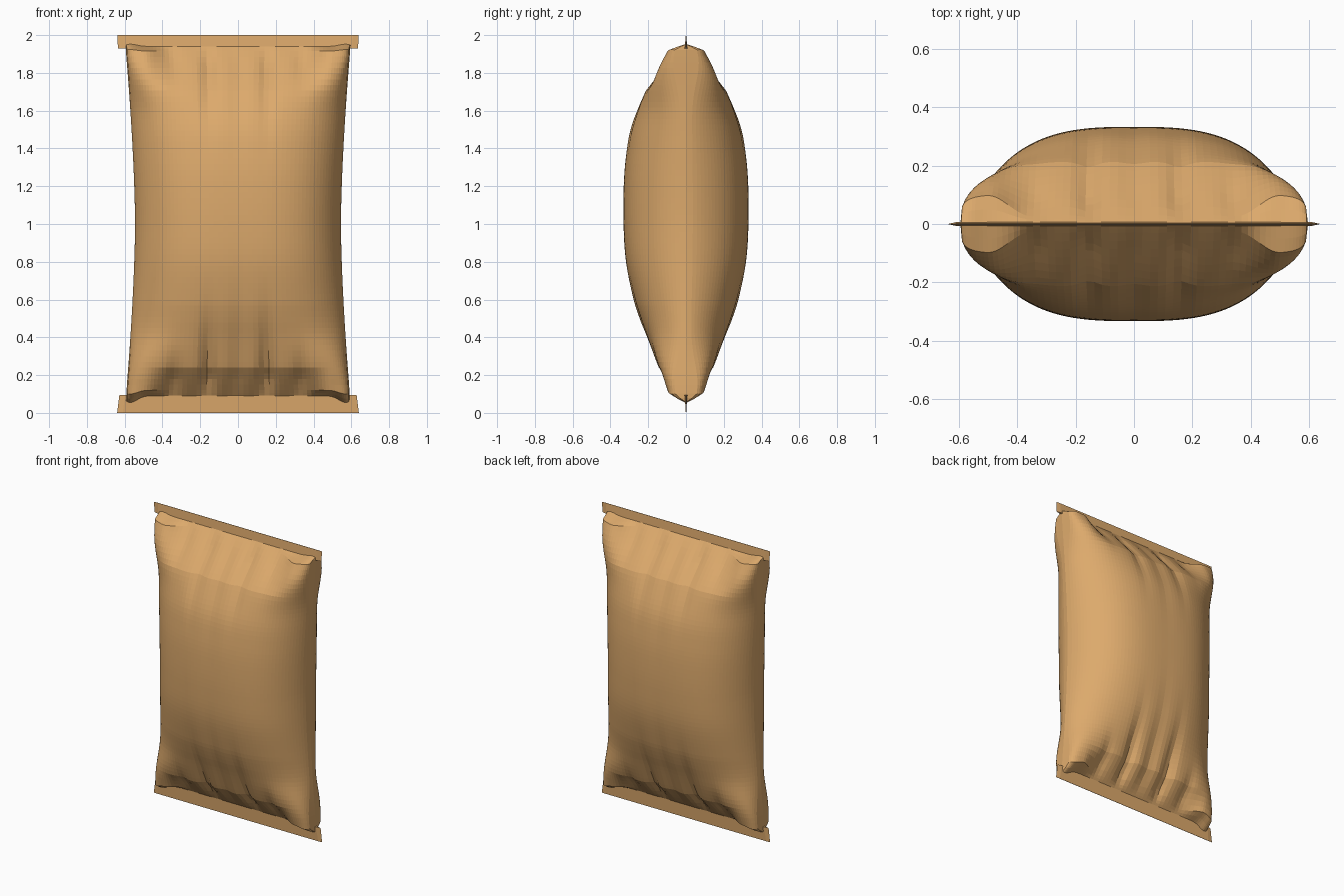
import bpy, bmesh, math

if "Cube" in bpy.data.objects:
    bpy.data.objects.remove(bpy.data.objects["Cube"])

foil = bpy.data.materials.new("tan_foil")
foil.diffuse_color = (0.72, 0.40, 0.15, 1)
foil.use_nodes = True
foil.node_tree.nodes["Principled BSDF"].inputs["Base Color"].default_value = foil.diffuse_color

# half depth of the pouch along its height (z, y)
DEPTH = [(0.12, 0.1), (0.2, 0.13), (0.3, 0.168), (0.4, 0.206),
         (0.5, 0.246), (0.6, 0.278), (0.8, 0.318), (1.0, 0.331), (1.2, 0.33),
         (1.35, 0.319), (1.5, 0.294), (1.65, 0.238), (1.8, 0.166), (1.915, 0.1)]
Z0, Z1 = 0.09, 1.94


def depth(z):
    # short closing slopes at the seals, smooth curve between them
    if z < 0.12:
        return 0.006 + 0.094 * (z - Z0) / 0.03
    if z >= 1.915:
        return 0.006 + 0.094 * (Z1 - z) / 0.025
    i = max(k for k in range(len(DEPTH) - 1) if DEPTH[k][0] <= z + 1e-9)

    def slope(k):
        a, b = DEPTH[max(k - 1, 0)], DEPTH[min(k + 1, len(DEPTH) - 1)]
        return (b[1] - a[1]) / (b[0] - a[0])
    (za, ya), (zb, yb) = DEPTH[i], DEPTH[i + 1]
    h = zb - za
    t = (z - za) / h
    return (ya * (2*t**3 - 3*t*t + 1) + slope(i) * h * (t**3 - 2*t*t + t)
            + yb * (3*t*t - 2*t**3) + slope(i + 1) * h * (t**3 - t*t))


def bump(v, width):
    return math.exp(-(v / width) ** 2)


def smooth(v, lo, hi):
    t = min(1, max(0, (v - lo) / (hi - lo)))
    return t * t * (3 - 2 * t)


def surface(c, z):
    # c runs -1..1 from the left seam over the face to the right seam
    end = min(z - Z0, Z1 - z)                 # distance from the nearest seal
    low = z < 1
    w = 0.545 + 0.05 * (abs(z - 1.0) / 0.93) ** 1.6
    box = bump(end, 0.2)                      # section gets boxier at the ends
    p, q = 3.0 + 11 * box, 0.62 - 0.37 * box
    x = w * c
    d = depth(z)
    # middle runs straight into the seal, corners stay puffed
    puff = smooth(abs(x), 0.36, 0.5)
    straight = min(d, 0.006 + 1.0 * end - 0.5 * end * end)
    y = (straight + (d - straight) * puff) * max(0, 1 - abs(c) ** p) ** q
    # gathered creases running out of the seals
    size = 1.0 if low else 0.6
    fade = min(end / 0.1, 1)
    for cx, length, amount in ((0.155, 0.33, 0.05), (0.335, 0.17, 0.035), (0.0, 0.45, 0.018)):
        y -= amount * size * fade * bump(abs(x) - cx, 0.04) * bump(end, length)
    # corners folded past the seal
    corner = bump(abs(x) - 0.57, 0.05) * bump(end, 0.04)
    z += (-0.035 if low else 0.012) * corner
    return x, max(y, 0.006 * (1 - c * c)), z


def finish(name, bm):
    bmesh.ops.remove_doubles(bm, verts=bm.verts, dist=1e-5)
    bmesh.ops.recalc_face_normals(bm, faces=bm.faces)
    me = bpy.data.meshes.new(name)
    bm.to_mesh(me)
    bm.free()
    me.materials.append(foil)
    ob = bpy.data.objects.new(name, me)
    bpy.context.collection.objects.link(ob)
    return ob


# inflated pouch: front and back panels joined at the side seams
bm = bmesh.new()
COLS = 60
rows = [Z0, Z0 + 0.015] + [0.12 + (1.915 - 0.12) * i / 60 for i in range(61)] + [1.928, Z1]
for side in (-1, 1):
    grid = []
    for z in rows:
        ring = []
        for j in range(COLS + 1):
            u = 2 * j / COLS - 1
            x, y, zz = surface(0.25 * u + 0.75 * math.sin(math.pi / 2 * u), z)
            ring.append(bm.verts.new((x, side * y, zz)))
        grid.append(ring)
    for r0, r1 in zip(grid, grid[1:]):
        for j in range(COLS):
            bm.faces.new((r0[j], r0[j + 1], r1[j + 1], r1[j]))
finish("pouch_body", bm)


# flat end seals: thin strips flaring slightly at their ends
def seal(name, z_out, z_in, w_out, w_in):
    bm = bmesh.new()
    loops = []
    for z, w, t in ((z_out, w_out, 0.001), (z_in, w_in, 0.007)):
        loops.append([bm.verts.new((x, y, z)) for x, y in
                      ((-w, 0), (-w + 0.03, -t), (w - 0.03, -t), (w, 0),
                       (w - 0.03, t), (-w + 0.03, t))])
    a, b = loops
    for i in range(6):
        bm.faces.new((a[i], a[(i + 1) % 6], b[(i + 1) % 6], b[i]))
    bm.faces.new(a)
    bm.faces.new(b)
    finish(name, bm)


seal("bottom_seal", 0.0, 0.096, 0.64, 0.628)
seal("top_seal", 2.0, 1.93, 0.638, 0.636)
